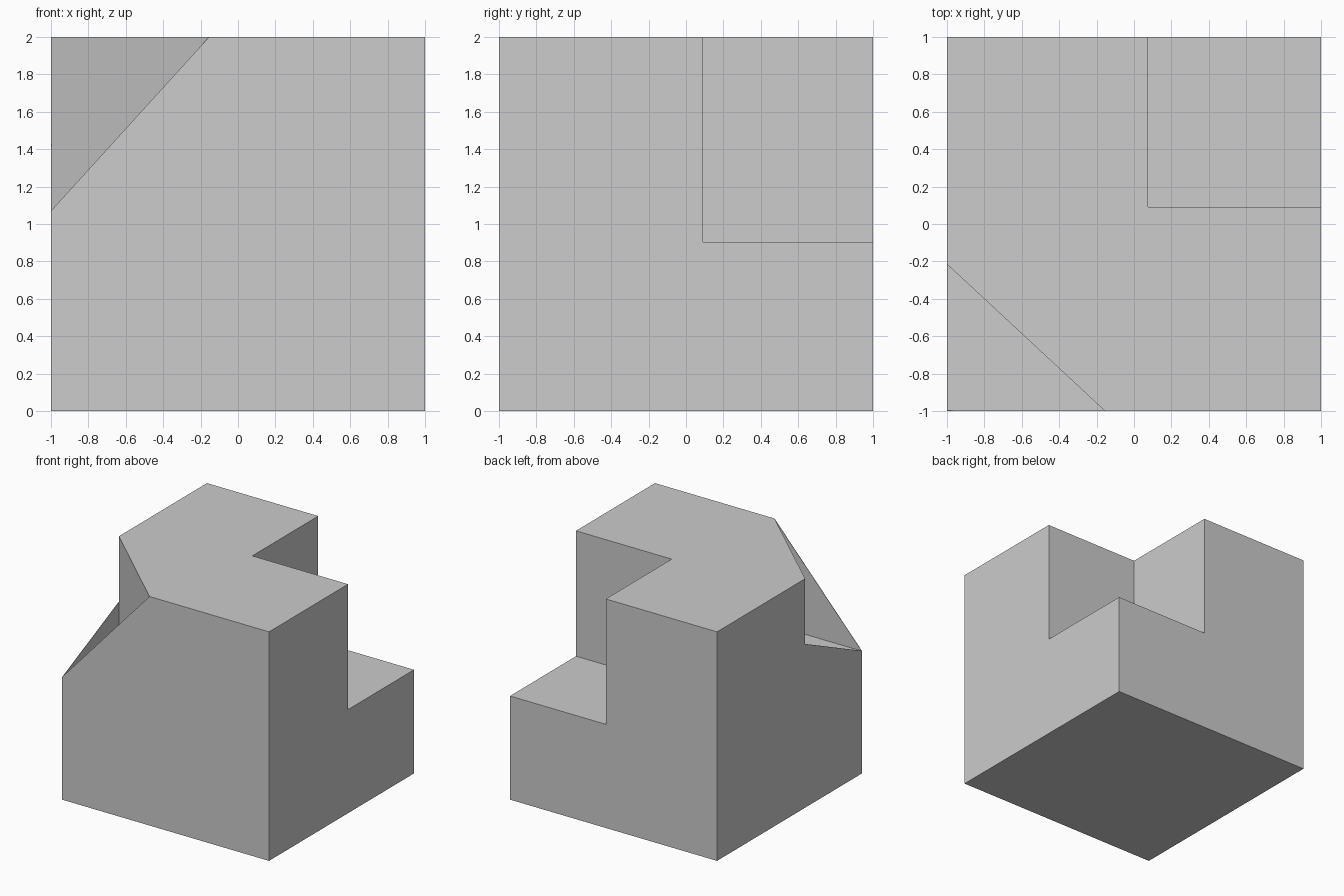
import bpy
import bmesh
from mathutils import Vector

if "Cube" in bpy.data.objects:
    bpy.data.objects.remove(bpy.data.objects["Cube"], do_unlink=True)

# Key sizes
NOTCH = (0.075, 0.09, 0.905)           # inner corner of the square notch
SIDE_Y, FRONT_X = -0.215, -0.155       # where the corner cut meets the two sides
LEDGE_Z, SIDE_TOP = 1.07, 1.43         # floor of the corner cut, top of side plate
PLATE = 0.004

grey = bpy.data.materials.new("light_grey")
grey.use_nodes = True
COLOUR = (0.604, 0.604, 0.604, 1.0)
grey.diffuse_color = COLOUR
grey.node_tree.nodes["Principled BSDF"].inputs["Base Color"].default_value = COLOUR


def prism(name, outline, offset):
    """Closed solid made by extruding a flat outline along an offset."""
    bm = bmesh.new()
    face = bm.faces.new([bm.verts.new(p) for p in outline])
    new = bmesh.ops.extrude_face_region(bm, geom=[face])["geom"]
    bmesh.ops.translate(bm, vec=Vector(offset),
                        verts=[v for v in new if isinstance(v, bmesh.types.BMVert)])
    bmesh.ops.recalc_face_normals(bm, faces=bm.faces)
    mesh = bpy.data.meshes.new(name)
    bm.to_mesh(mesh)
    bm.free()
    mesh.materials.append(grey)
    obj = bpy.data.objects.new(name, mesh)
    bpy.context.collection.objects.link(obj)
    return obj


def rectangle(x0, y0, x1, y1, z):
    return [(x0, y0, z), (x1, y0, z), (x1, y1, z), (x0, y1, z)]


def cut(target, cutter):
    """Subtract the cutter and remove it."""
    cutter.hide_render = True
    mod = target.modifiers.new("cut", 'BOOLEAN')
    mod.operation, mod.solver, mod.object = 'DIFFERENCE', 'EXACT', cutter
    bpy.context.view_layer.objects.active = target
    bpy.ops.object.modifier_apply(modifier=mod.name)
    bpy.data.objects.remove(cutter, do_unlink=True)


# Main block
block = prism("block", rectangle(-1, -1, 1, 1, 0), (0, 0, 2))

# Square notch in the back left corner
nx, ny, nz = NOTCH
cut(block, prism("notch_cutter", rectangle(nx, ny, 1.5, 1.5, nz), (0, 0, 2)))

# Diagonal cut in the front right corner, overshooting the sides
a, b = Vector((-1, SIDE_Y, LEDGE_Z)), Vector((FRONT_X, -1, LEDGE_Z))
over = (b - a) * 0.2
cut(block, prism("corner_cutter", [a - over, (-1.5, -1.5, LEDGE_Z), b + over], (0, 0, 2)))

# Thin triangular plates standing on the ledge
prism("front_plate",
      [(-1, -1, LEDGE_Z), (FRONT_X, -1, LEDGE_Z), (FRONT_X, -1, 2)], (0, PLATE, 0))
prism("side_plate",
      [(-1, -1, LEDGE_Z), (-1, SIDE_Y, LEDGE_Z), (-1, SIDE_Y, SIDE_TOP)], (PLATE, 0, 0))
